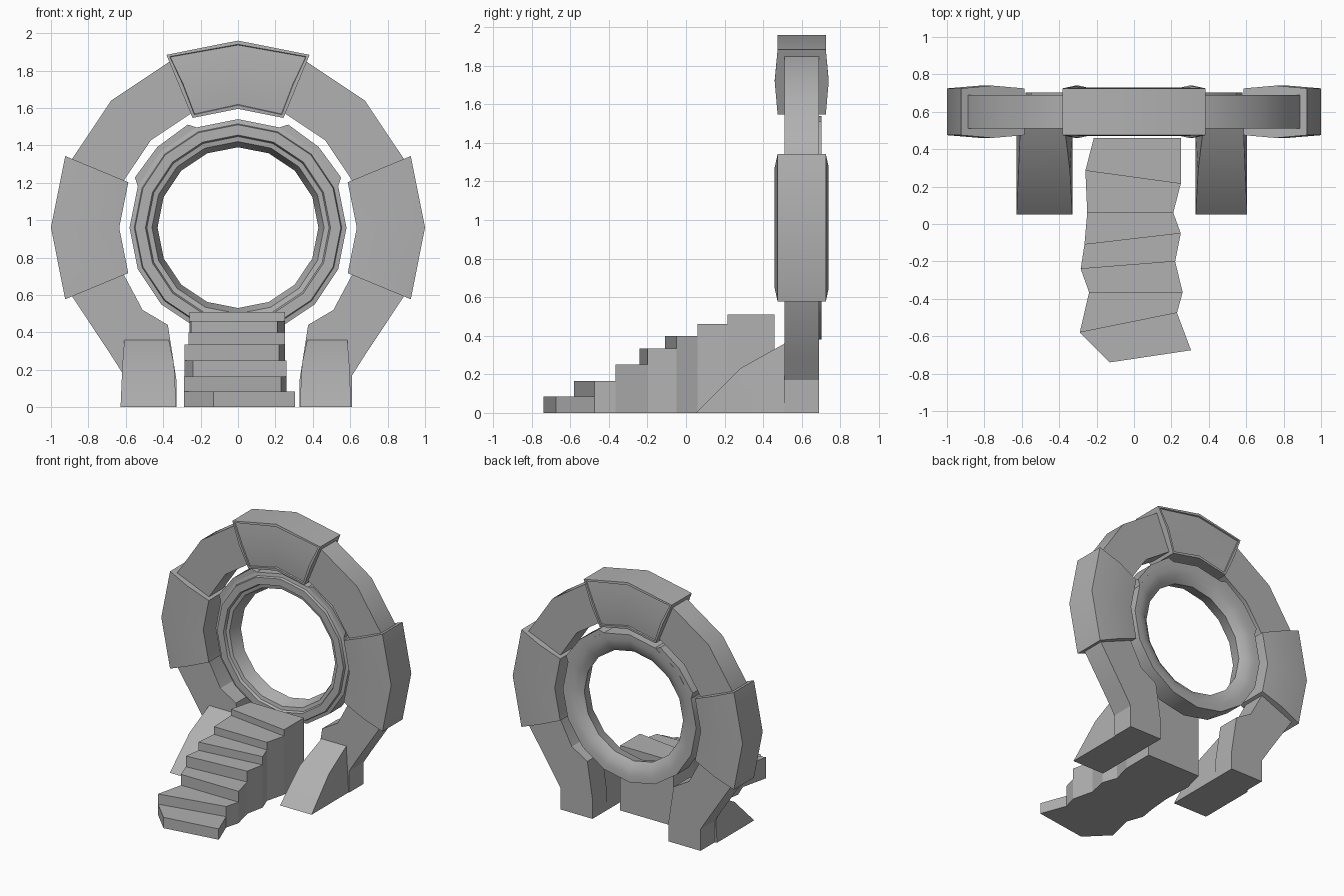
import bpy, bmesh
from math import sin, cos, radians

if "Cube" in bpy.data.objects:
    bpy.data.objects.remove(bpy.data.objects["Cube"])

CZ, CY = 0.96, 0.60  # ring centre

stone = bpy.data.materials.new("dark_stone")
stone.diffuse_color = (0.44, 0.44, 0.44, 1)
stone.use_nodes = True
stone.node_tree.nodes["Principled BSDF"].inputs["Base Color"].default_value = stone.diffuse_color


def finish(name, bm, smooth=None, mirror=False):
    bmesh.ops.recalc_face_normals(bm, faces=bm.faces[:])
    me = bpy.data.meshes.new(name)
    bm.to_mesh(me)
    bm.free()
    me.materials.append(stone)
    ob = bpy.data.objects.new(name, me)
    bpy.context.collection.objects.link(ob)
    if smooth:
        bpy.ops.object.select_all(action='DESELECT')
        bpy.context.view_layer.objects.active = ob
        ob.select_set(True)
        bpy.ops.object.shade_smooth_by_angle(angle=radians(smooth))
    if mirror:
        m = ob.modifiers.new("mirror", 'MIRROR')
        m.merge_threshold = 0.001
    return ob


def loft(bm, sections, closed=False, cap_start=True, cap_end=True):
    rows = [[bm.verts.new(p) for p in s] for s in sections]
    n = len(rows[0])
    pairs = list(zip(rows, rows[1:]))
    if closed:
        pairs.append((rows[-1], rows[0]))
    for a, b in pairs:
        for i in range(n):
            j = (i + 1) % n
            bm.faces.new((a[i], a[j], b[j], b[i]))
    if not closed:
        if cap_start:
            bm.faces.new(rows[0])
        if cap_end:
            bm.faces.new(rows[-1])


def polar(r, y, deg):
    return (r * cos(radians(deg)), y, CZ + r * sin(radians(deg)))


# arch frame with legs reaching the ground (half, mirrored)
pairs = []
for a in (90, 67.5, 45, 22.5, 0, -22.5):
    pi, po = polar(0.66, 0, a), polar(0.96, 0, a)
    pairs.append(((pi[0], pi[2]), (po[0], po[2])))
pairs += [((0.51, 0.52), (0.68, 0.28)), ((0.375, 0.44), (0.61, 0.17)),
          ((0.33, 0.15), (0.61, 0.168)), ((0.33, 0), (0.61, 0))]
bm = bmesh.new()
loft(bm, [[(i[0], 0.51, i[1]), (o[0], 0.51, o[1]), (o[0], 0.69, o[1]), (i[0], 0.69, i[1])]
          for i, o in pairs], cap_start=False)
finish("arch_frame", bm, smooth=30, mirror=True)


# sloping foot in front of each leg
def foot(name, side, out):
    bm = bmesh.new()
    front = [bm.verts.new((side * x, 0.05, 0)) for x in (0.33, out)]
    m, k = [[bm.verts.new((side * x, y, h)) for x, h in ((0.33, 0), (out, 0), (b, z), (a, z))]
            for y, z, a, b in ((0.28, 0.23, 0.342, out - 0.01), (0.512, 0.36, 0.37, out - 0.02))]
    bm.faces.new((front[0], front[1], m[2], m[3]))
    bm.faces.new((front[0], front[1], m[1], m[0]))
    bm.faces.new((front[0], m[0], m[3]))
    bm.faces.new((front[1], m[1], m[2]))
    for i in range(4):
        j = (i + 1) % 4
        bm.faces.new((m[i], m[j], k[j], k[i]))
    bm.faces.new(k)
    finish(name, bm, smooth=30)


foot("right_foot", 1, 0.605)
foot("left_foot", -1, 0.628)


# thick blocks clamped round the arch
def arch_block(name, centre, panel=False):
    prof = [(1.0, -0.125), (0.82, -0.14), (0.635, -0.125),
            (0.635, 0.125), (0.82, 0.14), (1.0, 0.125)]
    bm = bmesh.new()
    loft(bm, [[polar(r, CY + y, centre + d) for r, y in prof] for d in (-22.5, 0, 22.5)])
    if panel:  # recessed face inside a narrow frame
        bmesh.ops.recalc_face_normals(bm, faces=bm.faces[:])
        for s in (-1, 1):
            fs = [f for f in bm.faces if f.normal.y * s > 0.9]
            bmesh.ops.inset_region(bm, faces=fs, thickness=0.02, depth=0)
            bmesh.ops.inset_region(bm, faces=fs, thickness=0.003, depth=-0.01)
    finish(name, bm, smooth=30)


arch_block("top_block", 90, panel=True)
arch_block("right_block", 0)
arch_block("left_block", 180)

# inner ring, stepped in front and rounded behind
prof = [(0.58, 0.55), (0.555, 0.545), (0.55, 0.525), (0.495, 0.525), (0.487, 0.545),
        (0.46, 0.55), (0.43, 0.65), (0.475, 0.685), (0.53, 0.70), (0.58, 0.702)]
bm = bmesh.new()
loft(bm, [[polar(r, y, i * 22.5) for r, y in prof] for i in range(16)], closed=True)
finish("inner_ring", bm, smooth=35)

# low raised pads on the ring's upper shoulders
bm = bmesh.new()
loft(bm, [[polar(q, y, a) for q, y in ((0.545, 0.55), (r, 0.55), (r, 0.702), (0.545, 0.70))]
          for a, r in ((22.5, 0.58), (26, 0.613), (45, 0.61), (64, 0.613), (67.5, 0.58))])
finish("ring_pad", bm, smooth=30, mirror=True)

# crooked staircase: left edge, right edge, tread height
edges = [(-0.13, -0.74, 0.305, -0.675, 0.085), (-0.29, -0.58, 0.23, -0.475, 0.165),
         (-0.24, -0.365, 0.26, -0.365, 0.25), (-0.285, -0.24, 0.22, -0.2, 0.335),
         (-0.265, -0.11, 0.25, -0.05, 0.40), (-0.25, 0.06, 0.21, 0.06, 0.46),
         (-0.26, 0.285, 0.25, 0.215, 0.51), (-0.215, 0.46, 0.25, 0.46, 0)]
bm = bmesh.new()


def quad(*pts):
    bm.faces.new([bm.verts.new(p) for p in pts])


prev = 0
for n, (lx, ly, rx, ry, z) in enumerate(edges):
    quad((lx, ly, prev), (rx, ry, prev), (rx, ry, z), (lx, ly, z))
    if n < len(edges) - 1:
        ax, ay, bx, by, _ = edges[n + 1]
        quad((lx, ly, z), (rx, ry, z), (bx, by, z), (ax, ay, z))
        quad((lx, ly, 0), (rx, ry, 0), (bx, by, 0), (ax, ay, 0))
        quad((lx, ly, 0), (lx, ly, z), (ax, ay, z), (ax, ay, 0))
        quad((rx, ry, 0), (rx, ry, z), (bx, by, z), (bx, by, 0))
    prev = z
bmesh.ops.remove_doubles(bm, verts=bm.verts[:], dist=0.0005)
finish("staircase", bm)
